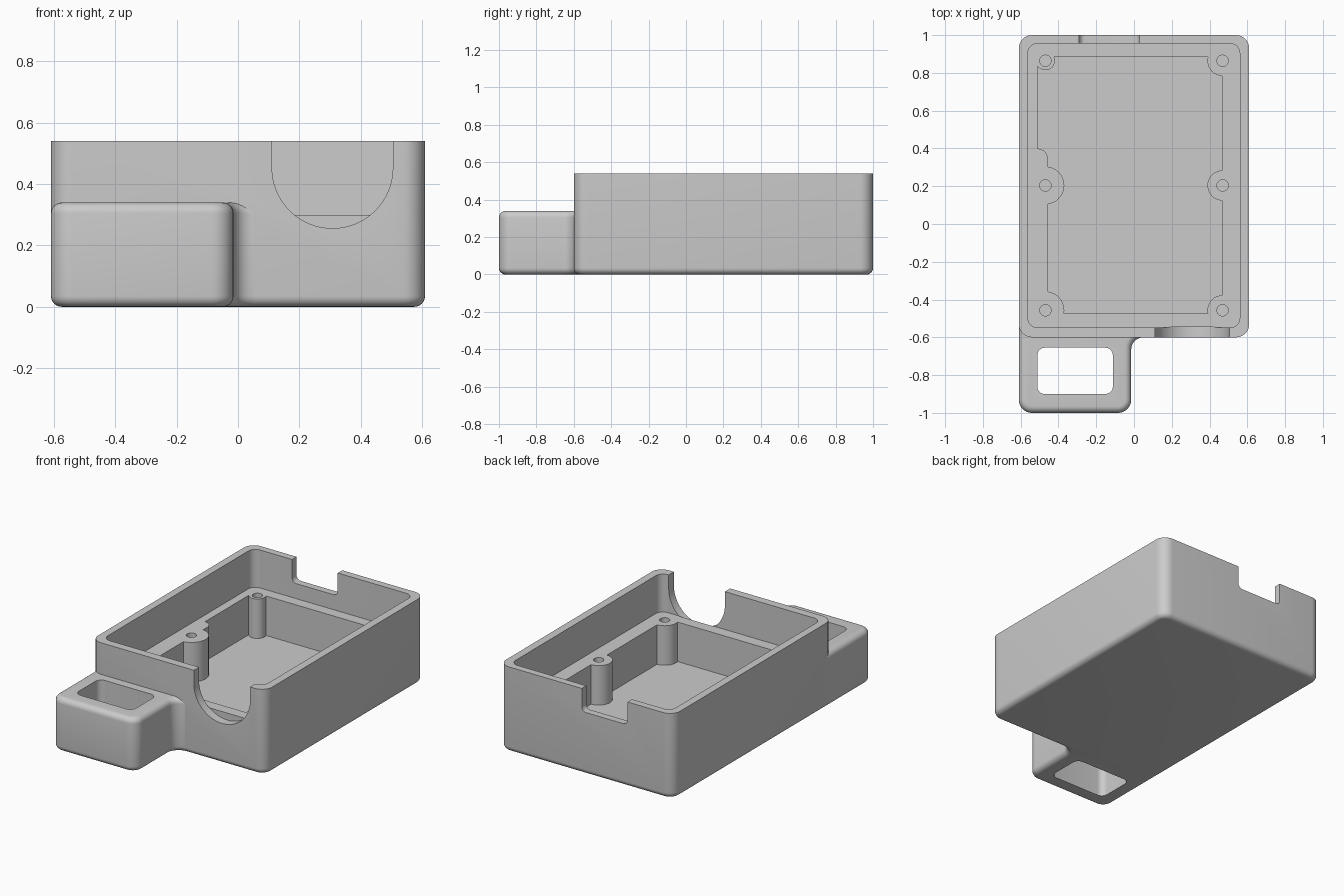
import bpy, bmesh
from math import sin, cos, radians

cube = bpy.data.objects.get("Cube")
if cube:
    bpy.data.objects.remove(cube, do_unlink=True)

grey = bpy.data.materials.new("light grey plastic")
grey.use_nodes = True
GREY = (0.6, 0.6, 0.6, 1)
grey.diffuse_color = GREY
for node in grey.node_tree.nodes:
    if node.type == 'BSDF_PRINCIPLED':
        node.inputs["Base Color"].default_value = GREY


def arc(cx, cy, r, start, end, n=8):
    angles = [radians(start + (end - start) * i / n) for i in range(n + 1)]
    return [(cx + r * cos(a), cy + r * sin(a)) for a in angles]


def disc(cx, cy, r):
    return arc(cx, cy, r, 0, 360, 32)[:-1]


def rounded_rect(x0, x1, y0, y1, r):
    return (arc(x0 + r, y0 + r, r, 180, 270) + arc(x1 - r, y0 + r, r, 270, 360)
            + arc(x1 - r, y1 - r, r, 0, 90) + arc(x0 + r, y1 - r, r, 90, 180))


def prism(name, outline, low, high, along_y=False, fillet=None, radius=0.035):
    """Extrude an outline along z (or y); fillet picks the rim edges to round."""
    bm = bmesh.new()

    def ring(d):
        return [bm.verts.new((a, d, b) if along_y else (a, b, d)) for a, b in outline]
    bottom, top = ring(low), ring(high)
    bm.faces.new(bottom)
    bm.faces.new(top)
    for i in range(len(outline)):
        j = (i + 1) % len(outline)
        bm.faces.new((bottom[i], bottom[j], top[j], top[i]))
    bmesh.ops.recalc_face_normals(bm, faces=bm.faces)
    if fillet:
        rim = [e for e in bm.edges
               if abs(e.verts[0].co.z - e.verts[1].co.z) < 1e-5
               and fillet((e.verts[0].co + e.verts[1].co) / 2)]
        bmesh.ops.bevel(bm, geom=rim, offset=radius, segments=6,
                        profile=0.5, affect='EDGES')
    mesh = bpy.data.meshes.new(name)
    bm.to_mesh(mesh)
    bm.free()
    mesh.materials.append(grey)
    obj = bpy.data.objects.new(name, mesh)
    bpy.context.collection.objects.link(obj)
    return obj


def activate(obj):
    bpy.ops.object.select_all(action='DESELECT')
    obj.select_set(True)
    bpy.context.view_layer.objects.active = obj


def cut(target, cutter):
    activate(target)
    mod = target.modifiers.new("cut", 'BOOLEAN')
    mod.operation = 'DIFFERENCE'
    mod.solver = 'EXACT'
    mod.object = cutter
    bpy.ops.object.modifier_apply(modifier=mod.name)
    bpy.data.objects.remove(cutter, do_unlink=True)


# Enclosure: rounded box with a filleted underside
LEDGE, FLOOR = 0.30, 0.05
body = prism("enclosure_body", rounded_rect(-0.61, 0.61, -0.6, 1.0, 0.07), 0, 0.54,
             fillet=lambda p: p.z < 0.01)

# Upper recess down to the ledge
cut(body, prism("recess", rounded_rect(-0.562, 0.56, -0.548, 0.955, 0.05), LEDGE, 0.7))

# Deep pocket, leaving the screw bosses standing
pocket = prism("pocket", [(-0.456, -0.475), (0.467, -0.475), (0.467, 0.885), (-0.51, 0.885)]
               + arc(-0.51, 0.345, 0.054, 90, 0), FLOOR, 0.4)
bosses = [(side * 0.469, y, 0.08 if side > 0 else left_radius)
          for side in (-1, 1)
          for y, left_radius in ((-0.457, 0.1), (0.204, 0.1), (0.864, 0.05))]
for x, y, r in bosses:
    cut(pocket, prism("boss", disc(x, y, r), -0.1, 0.6))
cut(body, pocket)

# Screw holes
for x, y, r in bosses:
    cut(body, prism("screw_hole", disc(x, y, 0.03), 0.12, 0.4))

# Round cable notch in the front wall
cut(body, prism("front_notch", arc(0.308, 0.453, 0.197, 180, 360, 32)
                + [(0.505, 0.7), (0.111, 0.7)], -0.7, -0.545, along_y=True))

# Square notch with rounded corners in the back wall
cut(body, prism("back_notch", rounded_rect(-0.29, 0.03, 0.395, 0.7, 0.03),
                0.94, 1.1, along_y=True))

# Strap arm, blending into the front wall with a concave fillet
arm_outline = ([(-0.61, -0.53)] + arc(-0.54, -0.93, 0.07, 180, 270)
               + arc(-0.085, -0.93, 0.07, 270, 360)
               + arc(0.05, -0.665, 0.065, 180, 90)
               + [(0.05, -0.555), (-0.55, -0.555), (-0.568, -0.53)])
arm = prism("strap_arm", arm_outline, 0, 0.34, fillet=lambda p: p.y < -0.6)
cut(arm, prism("strap_slot", rounded_rect(-0.512, -0.112, -0.9, -0.655, 0.04), -0.1, 0.5))

for obj in (body, arm):
    activate(obj)
    bpy.ops.object.shade_smooth_by_angle(angle=radians(30))
